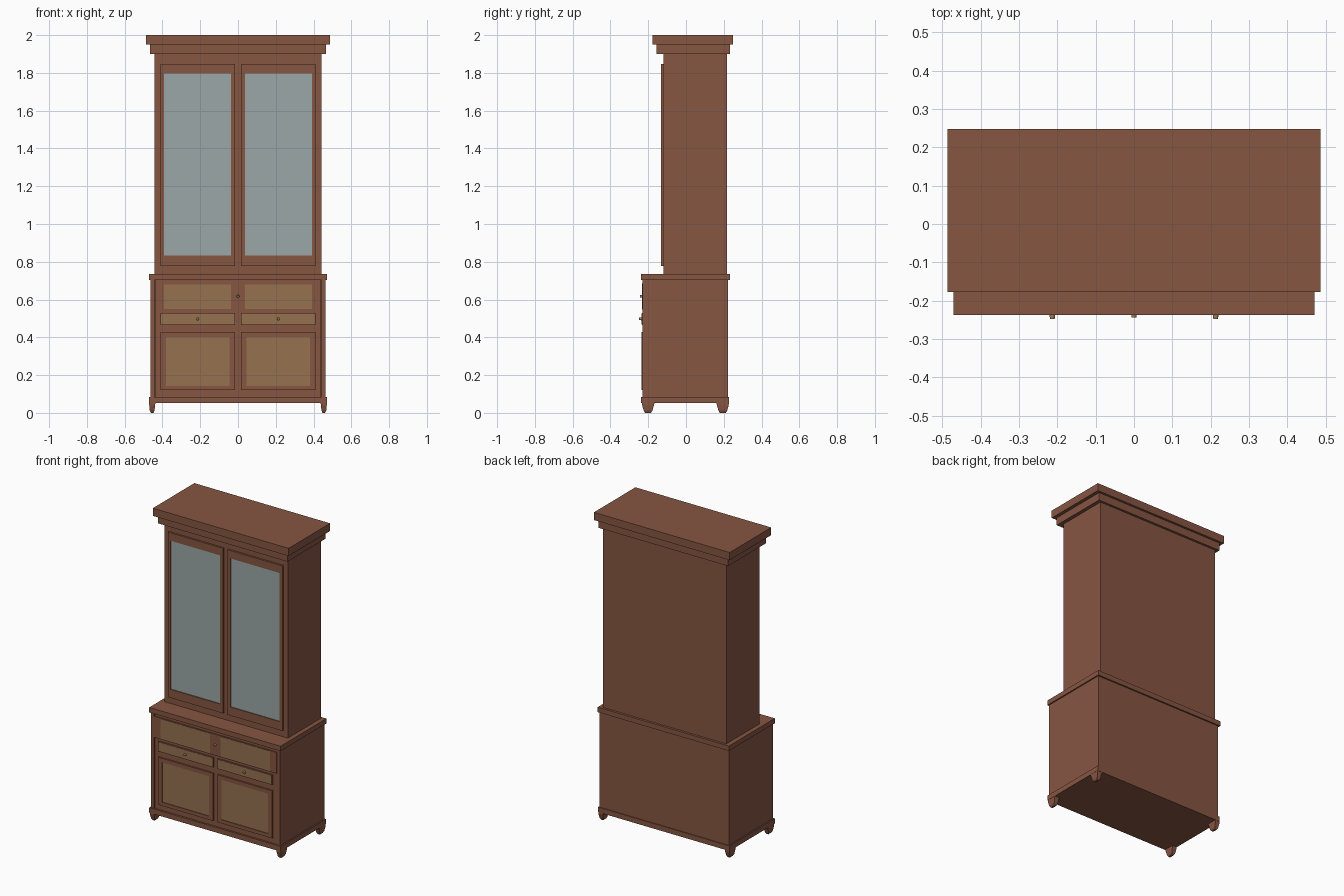
import bpy, bmesh, math
from mathutils import Matrix

if "Cube" in bpy.data.objects:
    bpy.data.objects.remove(bpy.data.objects["Cube"])


def material(name, rgb):
    m = bpy.data.materials.new(name)
    m.diffuse_color = (*rgb, 1)
    m.use_nodes = True
    m.node_tree.nodes["Principled BSDF"].inputs["Base Color"].default_value = m.diffuse_color
    return m


WOOD = material("wood", (0.24, 0.093, 0.055))
PANEL = material("panel_veneer", (0.305, 0.165, 0.08))
GLASS = material("glass", (0.335, 0.39, 0.39))
BRASS = material("brass", (0.36, 0.24, 0.10))


def finish(name, bm, mat):
    bmesh.ops.recalc_face_normals(bm, faces=bm.faces)
    me = bpy.data.meshes.new(name)
    bm.to_mesh(me)
    bm.free()
    me.materials.append(mat)
    ob = bpy.data.objects.new(name, me)
    bpy.context.collection.objects.link(ob)
    return ob


def loft(name, sections, mat=WOOD):
    """Closed solid through rectangles (x0, x1, y0, y1, z)."""
    bm = bmesh.new()
    rings = [[bm.verts.new(p) for p in ((a, c, z), (b, c, z), (b, d, z), (a, d, z))]
             for a, b, c, d, z in sections]
    for lo, hi in zip(rings, rings[1:]):
        for i in range(4):
            j = (i + 1) % 4
            bm.faces.new((lo[i], lo[j], hi[j], hi[i]))
    bm.faces.new(rings[0])
    bm.faces.new(rings[-1])
    return finish(name, bm, mat)


def box(name, x0, x1, y0, y1, z0, z1, mat=WOOD):
    return loft(name, [(x0, x1, y0, y1, z0), (x0, x1, y0, y1, z1)], mat)


def frame(name, outer, inner, y0, y1):
    """Rectangular frame; outer and inner are (x0, x1, z0, z1)."""
    bm = bmesh.new()
    loops = []
    for (a, b, c, d), y in ((outer, y0), (outer, y1), (inner, y1), (inner, y0)):
        loops.append([bm.verts.new(p) for p in ((a, y, c), (b, y, c), (b, y, d), (a, y, d))])
    for k in range(4):
        p, q = loops[k], loops[(k + 1) % 4]
        for i in range(4):
            j = (i + 1) % 4
            bm.faces.new((p[i], p[j], q[j], q[i]))
    return finish(name, bm, WOOD)


def knob(name, x, z, y):
    bm = bmesh.new()
    rot = Matrix.Translation((x, y, z)) @ Matrix.Rotation(math.pi / 2, 4, 'X')
    bmesh.ops.create_cone(bm, cap_ends=True, segments=12, radius1=0.008,
                          radius2=0.006, depth=0.014, matrix=rot)
    return finish(name, bm, BRASS)


def span(s, a, b):
    return (a, b) if s > 0 else (-b, -a)


# Lower cabinet
box("lower_carcass", -0.463, 0.463, -0.215, 0.223, 0.085, 0.705)
box("plinth", -0.471, 0.471, -0.237, 0.228, 0.052, 0.085)
box("countertop", -0.471, 0.471, -0.237, 0.233, 0.703, 0.735)
box("front_face", -0.438, 0.438, -0.225, -0.21, 0.085, 0.703)

# Upper cabinet and stepped cornice
box("upper_carcass", -0.442, 0.442, -0.12, 0.218, 0.735, 1.90)
box("cornice_lower", -0.465, 0.465, -0.157, 0.233, 1.90, 1.95)
box("cornice_upper", -0.487, 0.487, -0.177, 0.248, 1.95, 2.0)

# Wide top drawer
box("top_drawer", -0.44, 0.44, -0.232, -0.22, 0.547, 0.684)
knob("top_drawer_knob", 0, 0.617, -0.237)

for s, side in ((-1, "left"), (1, "right")):
    # Glazed upper door
    o, i = span(s, 0.016, 0.41), span(s, 0.037, 0.392)
    frame(f"{side}_glass_door_frame", (*o, 0.778, 1.848), (*i, 0.833, 1.797), -0.132, -0.119)
    box(f"{side}_glass_pane", *i, -0.126, -0.119, 0.833, 1.797, GLASS)

    # Top drawer inlay, small drawer and its knob
    box(f"{side}_top_drawer_inlay", *i, -0.2335, -0.231, 0.551, 0.68, PANEL)
    box(f"{side}_small_drawer", *o, -0.234, -0.22, 0.466, 0.53)
    d = span(s, 0.019, 0.407)
    box(f"{side}_small_drawer_inlay", *d, -0.2355, -0.233, 0.469, 0.527, PANEL)
    knob(f"{side}_small_drawer_knob", s * 0.213, 0.498, -0.241)

    # Panelled lower door
    p = span(s, 0.045, 0.381)
    frame(f"{side}_lower_door_frame", (*o, 0.12, 0.428), (*p, 0.143, 0.402), -0.235, -0.22)
    box(f"{side}_lower_door_panel", *p, -0.231, -0.22, 0.143, 0.402, PANEL)

    # Corner post
    box(f"{side}_corner_post", *span(s, 0.441, 0.463), -0.23, -0.21, 0.085, 0.703)

    # Tapered feet
    for t, end in ((-1, "front"), (1, "back")):
        def sec(x0, x1, y0, y1, z):
            y = (y0, y1) if t > 0 else (-y1 - 0.006, -y0 - 0.006)
            return (*span(s, x0, x1), *y, z)
        loft(f"{side}_{end}_foot", [
            sec(0.447, 0.461, 0.179, 0.211, 0),
            sec(0.442, 0.467, 0.172, 0.218, 0.012),
            sec(0.439, 0.470, 0.164, 0.226, 0.04),
            sec(0.437, 0.470, 0.160, 0.227, 0.056)])
